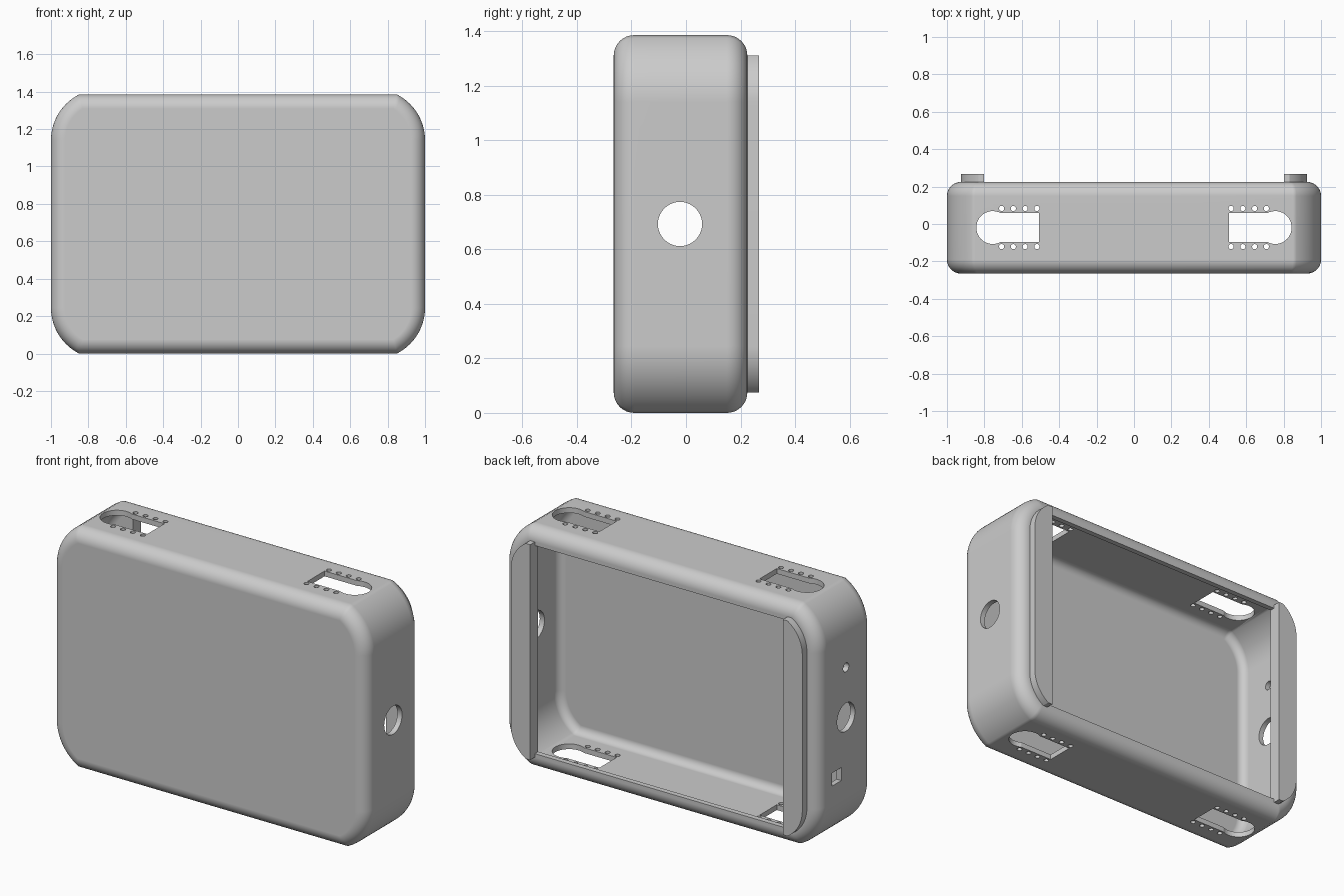
import bpy, bmesh, math

if "Cube" in bpy.data.objects:
    bpy.data.objects.remove(bpy.data.objects["Cube"], do_unlink=True)

MID = 0.6925                 # half height of the case
FRONT, BACK = -0.265, 0.225  # case depth limits
FILLET = 0.075
WALL = 0.03
RAIL_X = 0.802               # inner face of the rails and side of the opening

grey = bpy.data.materials.new("case grey")
grey.use_nodes = True
color = (0.6, 0.6, 0.6, 1)
grey.diffuse_color = color
grey.node_tree.nodes["Principled BSDF"].inputs["Base Color"].default_value = color


def outline(inset, steps=14):
    """Rounded case outline in x and z (z about the middle), shrunk by inset."""
    cx, cz, r = 0.725, 0.4475, 0.275 - inset
    end = math.asin((MID - inset - cz) / r)
    q = [(cx + r * math.cos(end * i / steps), cz + r * math.sin(end * i / steps))
         for i in range(steps + 1)]
    top = q + [(-x, z) for x, z in reversed(q)]
    return top + [(-x, -z) for x, z in top]


def circle(u, v, r, n=32):
    return [(u + r * math.cos(math.tau * i / n), v + r * math.sin(math.tau * i / n))
            for i in range(n)]


def loft(bm, rings):
    """Skin a list of matching point rings and cap both ends."""
    rows = [[bm.verts.new(p) for p in ring] for ring in rings]
    for a, b in zip(rows, rows[1:]):
        for i in range(len(a)):
            j = (i + 1) % len(a)
            bm.faces.new((a[i], a[j], b[j], b[i]))
    bm.faces.new(rows[0])
    bm.faces.new(rows[-1])


def along_x(pts, a, b):
    return [[(x, u, v) for u, v in pts] for x in (a, b)]


def along_y(pts, a, b):
    return [[(u, y, v + MID) for u, v in pts] for y in (a, b)]


def along_z(pts, a, b):
    return [[(u, v, z) for u, v in pts] for z in (a, b)]


def finish(name, bm):
    bmesh.ops.recalc_face_normals(bm, faces=bm.faces)
    mesh = bpy.data.meshes.new(name)
    bm.to_mesh(mesh)
    bm.free()
    mesh.materials.append(grey)
    obj = bpy.data.objects.new(name, mesh)
    bpy.context.collection.objects.link(obj)
    return obj


def shade(obj):
    bpy.ops.object.select_all(action='DESELECT')
    obj.select_set(True)
    bpy.context.view_layer.objects.active = obj
    bpy.ops.object.shade_smooth_by_angle(angle=math.radians(32))


def fillet_rings(y, inset, radius, sign, steps=8):
    """Quarter-round rings going from the flat face at y to the side wall."""
    rings = []
    for i in range(steps + 1):
        t = math.pi / 2 * i / steps
        d = inset + radius * (1 - math.sin(t))
        yy = y + sign * radius * (1 - math.cos(t))
        rings.append([(x, yy, z + MID) for x, z in outline(d)])
    return rings


def rounded_body(name, inset):
    """Case volume shrunk evenly on all sides, rounded at front and back."""
    bm = bmesh.new()
    radius = FILLET - inset
    loft(bm, fillet_rings(FRONT + inset, inset, radius, 1)
         + fillet_rings(BACK - inset, inset, radius, -1)[::-1])
    return finish(name, bm)


# Case body and its hollow inside
case = rounded_body("case_shell", 0)
cavity = rounded_body("cavity_cutter", WALL)

# Rectangular opening in the back, leaving a thin lip
bm = bmesh.new()
w, h = RAIL_X, 0.597
loft(bm, along_y([(w, h), (-w, h), (-w, -h), (w, -h)], 0.1, 0.4))
opening = finish("opening_cutter", bm)

# Keyhole slots with pin holes through top and bottom, and side holes
bm = bmesh.new()
slot_r, slot_x, slot_y = 0.088, 0.755, -0.019
bend = math.asin(0.078 / slot_r)
slot = [(0.508, slot_y - 0.078)]
for i in range(29):
    a = (math.pi - bend) * (i / 14 - 1)
    slot.append((slot_x + slot_r * math.cos(a), slot_y + slot_r * math.sin(a)))
slot.append((0.508, slot_y + 0.078))
for side in (-1, 1):
    for low, high in ((-0.1, 0.2), (1.2, 1.5)):
        loft(bm, along_z([(side * x, y) for x, y in slot], low, high))
        for k in range(4):
            for dy in (-0.102, 0.102):
                pin = circle(side * (0.519 + 0.063 * k), slot_y + dy, 0.014, 12)
                loft(bm, along_z(pin, low, high))
    loft(bm, along_x(circle(-0.022, MID, 0.081, 40), side * 0.86, side * 1.1))
loft(bm, along_x(circle(-0.022, 0.978, 0.026, 20), -1.1, -0.86))
port = [(0.02, 0.345), (0.105, 0.345), (0.105, 0.42), (0.02, 0.42)]
loft(bm, along_x(port, -1.1, -0.86))
holes = finish("hole_cutter", bm)

# Cut the case and drop the cutters
bpy.context.view_layer.objects.active = case
for cutter in (cavity, opening, holes):
    mod = case.modifiers.new("cut", 'BOOLEAN')
    mod.operation = 'DIFFERENCE'
    mod.solver = 'EXACT'
    mod.object = cutter
    bpy.ops.object.modifier_apply(modifier=mod.name)
    bpy.data.objects.remove(cutter, do_unlink=True)
shade(case)
case.modifiers.new("even_shading", 'WEIGHTED_NORMAL').keep_sharp = True

# Raised rails beside the back opening
upper = [(x, z) for x, z in outline(FILLET) if x > RAIL_X and z > 0]
lower = [(x, -z) for x, z in reversed(upper)]
top_z = MID - FILLET
rail = lower + upper + [(RAIL_X, top_z), (RAIL_X, -top_z)]
for name, side in (("left_rail", 1), ("right_rail", -1)):
    bm = bmesh.new()
    loft(bm, along_y([(side * x, z) for x, z in rail], 0.22, 0.267))
    shade(finish(name, bm))
